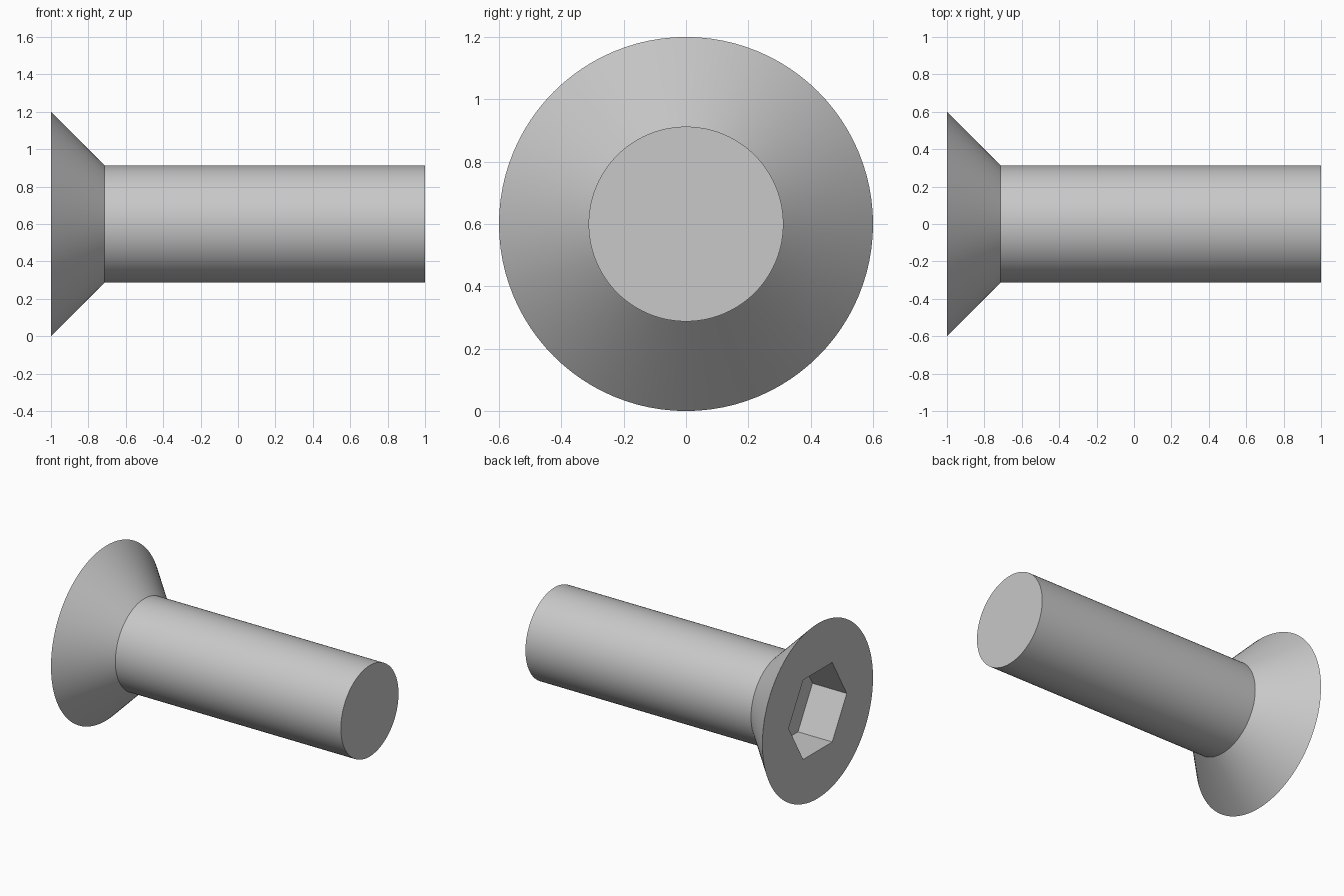
import bpy
import bmesh
import math

SEGMENTS = 96
AXIS_Z = 0.6
HEAD_R, SHAFT_R, SOCKET_R = 0.6, 0.3125, 0.315
HEAD_X, NECK_X, TIP_X, SOCKET_X = -1.0, -0.7125, 1.0, -0.74

cube = bpy.data.objects.get("Cube")
if cube:
    bpy.data.objects.remove(cube, do_unlink=True)

steel = bpy.data.materials.new("grey_steel")
steel.use_nodes = True
colour = (0.58, 0.58, 0.58, 1)
steel.diffuse_color = colour
steel.node_tree.nodes["Principled BSDF"].inputs["Base Color"].default_value = colour


def circle(radius):
    return lambda a: radius


def hexagon(radius):
    side = math.pi / 3
    return lambda a: radius * math.cos(side / 2) / math.cos(a % side - side / 2)


def add_ring(bm, x, outline):
    """Closed ring of vertices around the screw axis."""
    ring = []
    for i in range(SEGMENTS):
        a = math.tau * i / SEGMENTS
        r = outline(a)
        ring.append(bm.verts.new((x, r * math.cos(a), AXIS_Z + r * math.sin(a))))
    return ring


# Rings from the socket floor, out over the head and along to the shaft tip
bm = bmesh.new()
sections = [
    (SOCKET_X, hexagon(SOCKET_R)),
    (HEAD_X, hexagon(SOCKET_R)),
    (HEAD_X, circle(HEAD_R)),
    (NECK_X, circle(SHAFT_R)),
    (TIP_X, circle(SHAFT_R)),
]
rings = [add_ring(bm, x, outline) for x, outline in sections]
for a, b in zip(rings, rings[1:]):
    for i in range(SEGMENTS):
        j = (i + 1) % SEGMENTS
        bm.faces.new((a[i], a[j], b[j], b[i]))

# Socket floor and shaft end
bm.faces.new(rings[0])
bm.faces.new(rings[-1])
bmesh.ops.recalc_face_normals(bm, faces=bm.faces)

mesh = bpy.data.meshes.new("countersunk_screw")
bm.to_mesh(mesh)
bm.free()
mesh.materials.append(steel)
screw = bpy.data.objects.new("countersunk_screw", mesh)
bpy.context.collection.objects.link(screw)

# Smooth round walls with crisp rims and socket corners
mesh.shade_smooth()
mesh.set_sharp_from_angle(angle=math.radians(30))
